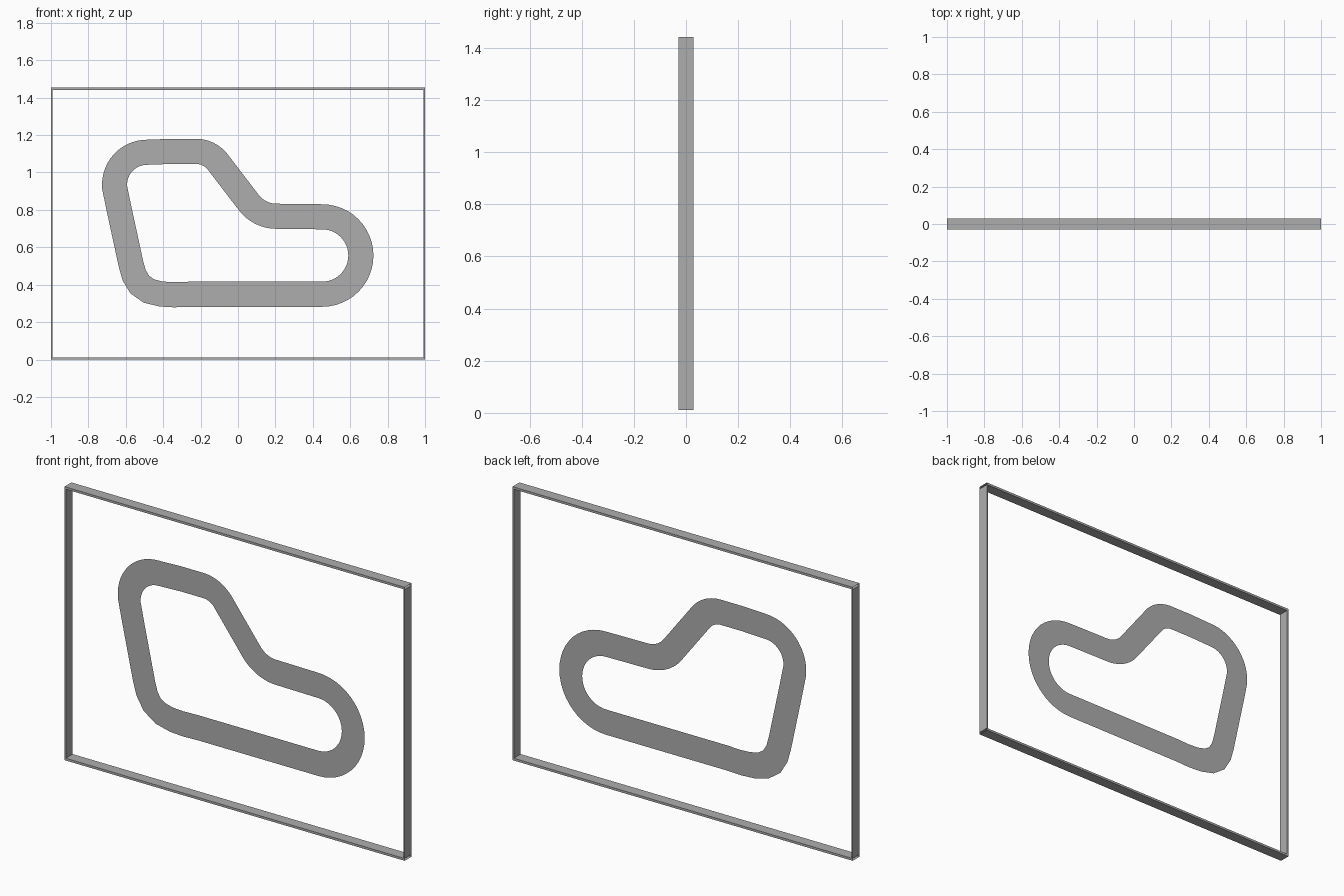
import bpy, bmesh
from math import sin, cos, radians
from mathutils import Vector

cube = bpy.data.objects.get("Cube")
if cube:
    bpy.data.objects.remove(cube, do_unlink=True)

WIDTH, HEIGHT, DEPTH = 2.0, 1.453, 0.058
BAR, POST = 0.012, 0.008          # thickness of rails and posts
TRACK_HALF = 0.067

grey = bpy.data.materials.new("plain_grey")
grey.use_nodes = True
color = (0.42, 0.42, 0.42, 1)
grey.diffuse_color = color
grey.node_tree.nodes["Principled BSDF"].inputs["Base Color"].default_value = color


def add_object(name, bm):
    mesh = bpy.data.meshes.new(name)
    bm.to_mesh(mesh)
    bm.free()
    mesh.materials.append(grey)
    obj = bpy.data.objects.new(name, mesh)
    bpy.context.collection.objects.link(obj)


def box(name, size, center, open_ends=False):
    bm = bmesh.new()
    bmesh.ops.create_cube(bm, size=1)
    if open_ends:
        ends = [f for f in bm.faces if abs(f.normal.x) > 0.5]
        bmesh.ops.delete(bm, geom=ends, context='FACES_ONLY')
    for v in bm.verts:
        v.co = Vector(a * b + c for a, b, c in zip(v.co, size, center))
    add_object(name, bm)


def arc(cx, cz, r, start, end, steps=14):
    angles = [radians(start + (end - start) * i / steps) for i in range(steps + 1)]
    return [Vector((cx + r * cos(a), cz + r * sin(a))) for a in angles]


# Frame: open-ended rails above and below, posts between them
for name, z in (("bottom_rail", BAR / 2), ("top_rail", HEIGHT - BAR / 2)):
    box(name, (WIDTH, DEPTH, BAR), (0, 0, z), open_ends=True)
for name, side in (("left_post", 1), ("right_post", -1)):
    box(name, (POST, DEPTH, HEIGHT - 2 * BAR),
        (side * (WIDTH - POST) / 2, 0, HEIGHT / 2))

# Centre line of the closed loop, counter-clockwise from the lower right
path = arc(0.45, 0.556, 0.207, -90, 90, 24)      # hairpin
path += arc(0.205, 0.951, 0.185, 270, 219)       # inward bend
path += arc(-0.225, 0.965, 0.148, 39, 90)        # crest
path += [Vector((-0.35, 1.113))]
path += arc(-0.487, 0.935, 0.173, 90, 186)       # upper corner
path += [Vector(p) for p in (
    (-0.637, 0.81), (-0.572, 0.51), (-0.555, 0.45), (-0.525, 0.40),
    (-0.476, 0.366), (-0.41, 0.35), (-0.34, 0.346), (-0.26, 0.349))]

# Flat ribbon, lying in the back plane of the frame
bm = bmesh.new()
pairs = []
for i, p in enumerate(path):
    before = (p - path[i - 1]).normalized()
    after = (path[(i + 1) % len(path)] - p).normalized()
    t = (before + after).normalized()
    n = Vector((t.y, -t.x)) * TRACK_HALF / max(t.dot(after), 0.5)
    pairs.append([bm.verts.new((q.x, DEPTH / 2, q.y)) for q in (p + n, p - n)])
for i, (outer, inner) in enumerate(pairs):
    last_outer, last_inner = pairs[i - 1]
    bm.faces.new((last_outer, outer, inner, last_inner))
add_object("track_ribbon", bm)
